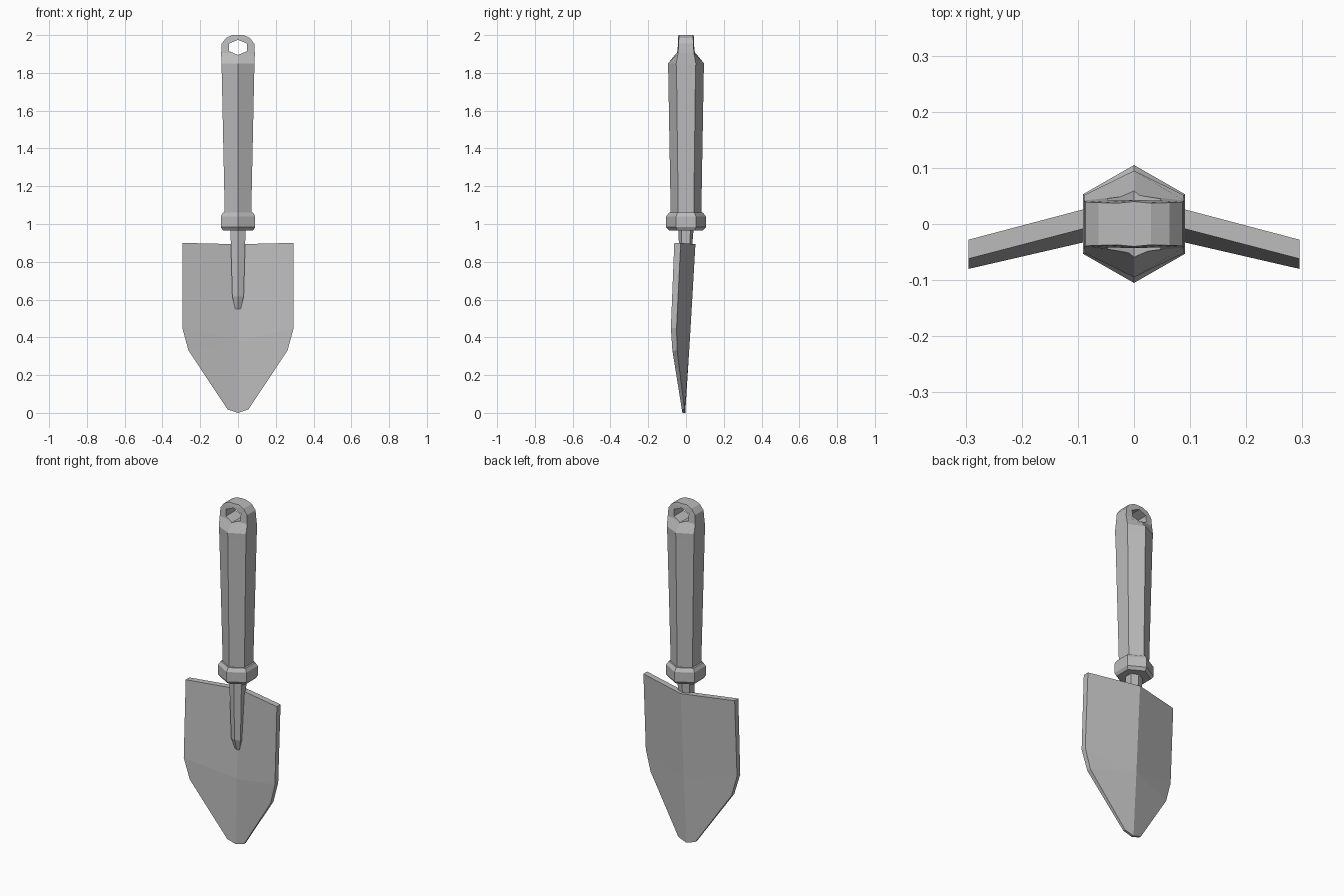
import bpy, bmesh
from math import pi, sin, cos

cube = bpy.data.objects.get("Cube")
if cube:
    bpy.data.objects.remove(cube)

GREY = (0.5, 0.5, 0.5, 1)
metal = bpy.data.materials.new("plain grey")
metal.use_nodes = True
metal.diffuse_color = GREY
metal.node_tree.nodes["Principled BSDF"].inputs["Base Color"].default_value = GREY


def make_object(name, bm):
    bmesh.ops.recalc_face_normals(bm, faces=bm.faces)
    mesh = bpy.data.meshes.new(name)
    bm.to_mesh(mesh)
    bm.free()
    mesh.materials.append(metal)
    obj = bpy.data.objects.new(name, mesh)
    bpy.context.collection.objects.link(obj)
    return obj


def hex_loft(name, sections):
    """Stack six-sided sections: height, half width, half flat, front and back ridge."""
    bm = bmesh.new()
    rings = []
    for z, w, flat, front, back in sections:
        mid = (front + back) / 2
        outline = [(0, front), (w, mid - flat), (w, mid + flat),
                   (0, back), (-w, mid + flat), (-w, mid - flat)]
        rings.append([bm.verts.new((x, y, z)) for x, y in outline])
    for low, high in zip(rings, rings[1:]):
        for i in range(6):
            j = (i + 1) % 6
            bm.faces.new((low[i], low[j], high[j], high[i]))
    bm.faces.new(rings[0][::-1])
    bm.faces.new(rings[-1])
    return make_object(name, bm)


# Handle, narrowing at the top into a thin hanging eye
handle = hex_loft("handle", [
    (1.05, .07, .041, -.081, .081),
    (1.8, .086, .05, -.094, .094),
    (1.85, .088, .052, -.095, .095),
    (1.905, .089, .042, -.051, .051),
    (1.955, .086, .039, -.045, .045),
    (1.985, .063, .038, -.042, .042),
    (2.0, .03, .037, -.04, .04)])

# Six-sided hanging hole
bm = bmesh.new()
ring = [bm.verts.new((.055 * sin(i * pi / 3), -.2, 1.935 + .04 * cos(i * pi / 3)))
        for i in range(6)]
face = bm.faces.new(ring)
extruded = bmesh.ops.extrude_face_region(bm, geom=[face])["geom"]
bmesh.ops.translate(bm, vec=(0, .4, 0),
                    verts=[v for v in extruded if isinstance(v, bmesh.types.BMVert)])
cutter = make_object("hole_cutter", bm)
cutter.hide_render = True
cutter.hide_set(True)
cutter.display_type = 'WIRE'
cut = handle.modifiers.new("hanging hole", 'BOOLEAN')
cut.operation = 'DIFFERENCE'
cut.solver = 'EXACT'
cut.object = cutter

# Bevelled collar below the handle
hex_loft("collar", [
    (.966, .08, .045, -.09, .09),
    (.983, .091, .053, -.105, .105),
    (1.04, .091, .053, -.105, .105),
    (1.06, .08, .045, -.09, .09)])

# Tapered stem running down the front of the blade
hex_loft("stem", [
    (.55, .014, .006, -.012, .012),
    (.615, .03, .013, -.032, .018),
    (.9, .038, .022, -.038, .034),
    (.97, .04, .024, -.04, .04)])

# Folded blade, one half mirrored: x, z, front depth, back depth
blade_points = [
    (0, .893, .015, .05), (.295, .9, -.062, -.028), (.295, .45, -.08, -.05),
    (.262, .33, -.072, -.047), (.055, .018, -.022, -.008), (0, .0, -.019, -.004),
    (0, .38, -.012, .02)]
bm = bmesh.new()
front = [bm.verts.new((x, f, z)) for x, z, f, b in blade_points]
back = [bm.verts.new((x, b, z)) for x, z, f, b in blade_points]
for side in (front, back):
    for patch in ((0, 1, 2, 6), (6, 2, 3), (6, 3, 4, 5)):
        bm.faces.new([side[i] for i in patch])
for i in range(5):
    bm.faces.new((front[i], front[i + 1], back[i + 1], back[i]))
blade = make_object("blade", bm)
mirror = blade.modifiers.new("other half", 'MIRROR')
mirror.use_clip = True
